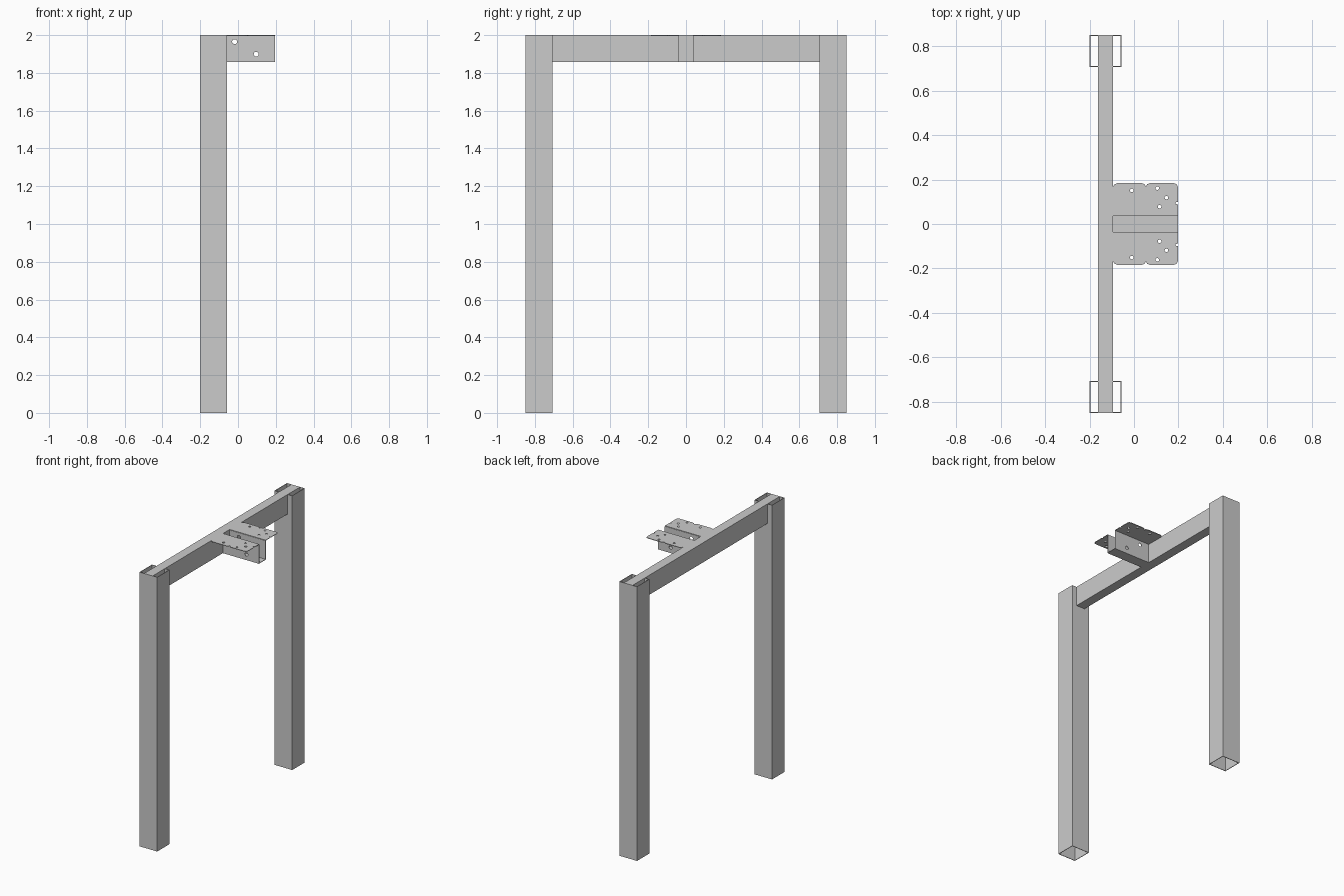
import bpy, bmesh, math
from mathutils import Matrix, Vector

if "Cube" in bpy.data.objects:
    bpy.data.objects.remove(bpy.data.objects["Cube"])

T = 0.004  # sheet metal thickness


def rect(x0, x1, y0, y1):
    return [(x0, y0), (x1, y0), (x1, y1), (x0, y1)]


def circle(x, y, r, n=16):
    return [(x + r * math.cos(2 * math.pi * i / n), y + r * math.sin(2 * math.pi * i / n)) for i in range(n)]


def mirror_y(ob):
    m = ob.modifiers.new("mirror", 'MIRROR')
    m.use_axis = (False, True, False)
    m.use_mirror_merge = False


def plate(name, loops, depth, matrix):
    """Extruded flat profile; the first loop is the outline, the rest are holes."""
    cu = bpy.data.curves.new(name, 'CURVE')
    cu.dimensions = '2D'
    cu.fill_mode = 'BOTH'
    cu.extrude = depth / 2
    for loop in loops:
        s = cu.splines.new('POLY')
        s.points.add(len(loop) - 1)
        for p, (x, y) in zip(s.points, loop):
            p.co = (x, y, 0, 1)
        s.use_cyclic_u = True
    tmp = bpy.data.objects.new(name + "_profile", cu)
    bpy.context.collection.objects.link(tmp)
    dg = bpy.context.evaluated_depsgraph_get()
    me = bpy.data.meshes.new_from_object(tmp.evaluated_get(dg))
    bpy.data.objects.remove(tmp)
    me.transform(matrix)
    bm = bmesh.new()
    bm.from_mesh(me)
    bmesh.ops.remove_doubles(bm, verts=bm.verts, dist=1e-5)
    bmesh.ops.recalc_face_normals(bm, faces=bm.faces)
    for f in bm.faces:
        f.smooth = False
    bm.to_mesh(me)
    bm.free()
    ob = bpy.data.objects.new(name, me)
    bpy.context.collection.objects.link(ob)
    return ob


def box(name, x0, x1, y0, y1, z0, z1):
    me = bpy.data.meshes.new(name)
    bm = bmesh.new()
    bmesh.ops.create_cube(bm, size=1)
    bmesh.ops.scale(bm, vec=(x1 - x0, y1 - y0, z1 - z0), verts=bm.verts)
    bmesh.ops.translate(bm, vec=((x0 + x1) / 2, (y0 + y1) / 2, (z0 + z1) / 2), verts=bm.verts)
    bm.to_mesh(me)
    bm.free()
    ob = bpy.data.objects.new(name, me)
    bpy.context.collection.objects.link(ob)
    return ob


# Hollow square posts, open at both ends
px0, px1, py0, py1 = -0.2, -0.057, 0.706, 0.85
posts = plate("posts", [rect(px0, px1, py0, py1), rect(px0 + T, px1 - T, py0 + T, py1 - T)],
              2.0, Matrix.Translation((0, 0, 1)))
mirror_y(posts)

# Cross beam let into the posts
box("cross_beam", -0.163, -0.094, -0.85 + T, 0.85 - T, 1.857, 2.0)

# Hanger bracket: top flange with rounded lobes, notches and screw holes
x0, x1, half = -0.094, 0.197, 0.038
outline = [(x0, half), (x1, half), (x1, .088), (x1 - .01, .091), (x1 - .01, .097), (x1, .1),
           (x1, .168), (x1 - .005, .179), (x1 - .018, .184),
           (.072, .184), (.059, .179), (.053, .168), (.047, .179), (.034, .184),
           (x0 + .02, .184), (x0 + .007, .179), (x0, .168)]
holes = [circle(x, y, .008) for x, y in ((-.01, .151), (.105, .161), (.146, .119), (.115, .078))]
mirror_y(plate("bracket_flanges", [outline] + holes, T, Matrix.Translation((0, 0, 2 - T / 2))))

# Bracket side walls with bolt holes (profile drawn in x-z)
wall = [rect(x0, x1, 1.857, 2 - T), circle(-.018, 1.965, .013), circle(.096, 1.899, .013)]
upright = Matrix.Translation((0, half, 0)) @ Matrix.Rotation(math.pi / 2, 4, 'X')
mirror_y(plate("bracket_sides", wall, T, upright))

# Bracket floor
box("bracket_floor", x0, x1, -half, half, 1.857, 1.857 + T)
